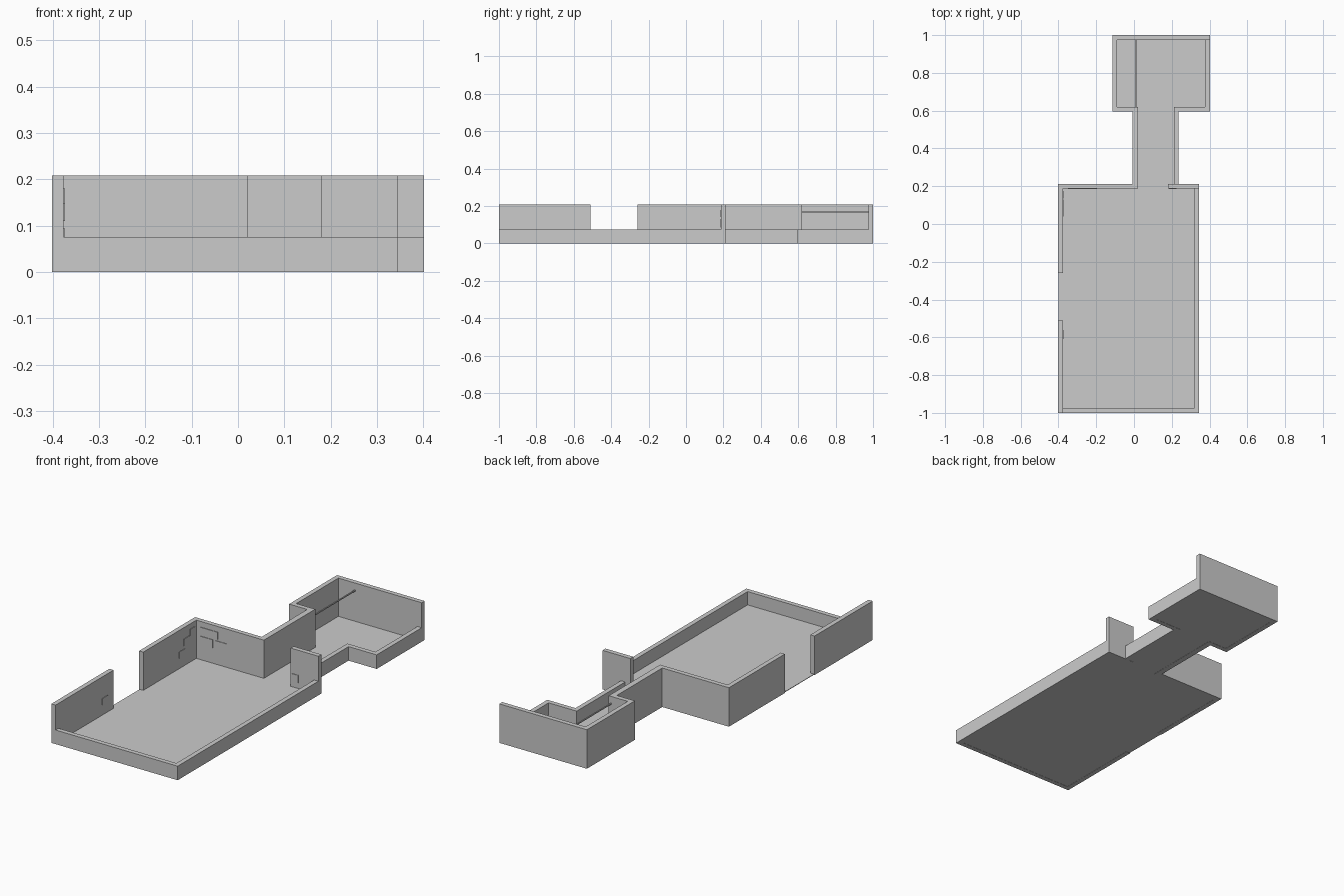
import bpy, bmesh

if "Cube" in bpy.data.objects:
    bpy.data.objects.remove(bpy.data.objects["Cube"])

HIGH, LOW = 0.208, 0.075
T = 0.025  # wall thickness


def prism(name, pts, z0, z1):
    """Extrude a flat plan outline from z0 to z1."""
    bm = bmesh.new()
    face = bm.faces.new([bm.verts.new((x, y, z0)) for x, y in pts])
    ext = bmesh.ops.extrude_face_region(bm, geom=[face])
    tops = [v for v in ext["geom"] if isinstance(v, bmesh.types.BMVert)]
    bmesh.ops.translate(bm, verts=tops, vec=(0, 0, z1 - z0))
    bmesh.ops.recalc_face_normals(bm, faces=bm.faces)
    mesh = bpy.data.meshes.new(name)
    bm.to_mesh(mesh)
    bm.free()
    ob = bpy.data.objects.new(name, mesh)
    bpy.context.collection.objects.link(ob)
    return ob


def box(name, x0, x1, y0, y1, z0, z1):
    return prism(name, [(x0, y0), (x1, y0), (x1, y1), (x0, y1)], z0, z1)


# Outer plan lines
L, R, B = -0.402, 0.344, 0.212          # main room left, right, back
CL, CR = -0.008, 0.236                  # corridor left, right
EL, ER, EF = -0.115, 0.402, 0.595       # end room left, right, front

# Floor slab under both rooms and the corridor
i = 0.003
prism("floor", [(L + i, -1 + i), (R - i, -1 + i), (R - i, B - i), (CR - i, B - i),
                (CR - i, EF + i), (ER - i, EF + i), (ER - i, 1 - i), (EL + i, 1 - i),
                (EL + i, EF + i), (CL + i, EF + i), (CL + i, B - i), (L + i, B - i)],
      0.001, 0.004)

# Full-height walls: front piece, then one run from the doorway to the far corner
box("left_wall_front", L, L + T, -1, -0.51, 0, HIGH)
prism("tall_wall_run", [
    (L, -0.26), (L + T, -0.26), (L + T, B - T), (CL + 0.03, B - T),
    (CL + 0.03, EF + T), (EL + T, EF + T), (EL + T, 1 - T), (ER, 1 - T),
    (ER, 1), (EL, 1), (EL, EF), (CL, EF), (CL, B), (L, B)], 0, HIGH)
box("back_wall_stub", 0.18, R, B - T, B, 0, HIGH)

# Cut-down walls on the open sides
prism("low_wall_main", [
    (L + T, -1), (R, -1), (R, B - T), (R - T, B - T),
    (R - T, -1 + T), (L + T, -1 + T)], 0, LOW)
prism("low_wall_end", [
    (CR - T, B), (CR, B), (CR, EF), (ER, EF), (ER, 1 - T),
    (ER - T, 1 - T), (ER - T, EF + T), (CR - T, EF + T)], 0, LOW)

# Rail across the end room
box("rail", 0.006, 0.012, EF + T, 1 - T, 0.166, 0.172)

# Thin panels on the back wall (x and z ranges)
D = 0.003
for n, (x0, x1, z0, z1) in enumerate([(-0.35, -0.25, 0.14, 0.178),
                                      (-0.35, -0.28, 0.086, 0.13),
                                      (-0.265, -0.195, 0.086, 0.13),
                                      (0.186, 0.226, 0.035, 0.075)]):
    box(f"back_panel_{n + 1}", x0, x1, B - T - D, B - T + 0.002, z0, z1)

# Thin panels on the left wall (y and z ranges)
for n, (y0, y1, z0, z1) in enumerate([(0.04, 0.09, 0.06, 0.094),
                                      (0.08, 0.13, 0.11, 0.148),
                                      (0.135, 0.175, 0.145, 0.18),
                                      (-0.61, -0.56, 0.06, 0.094)]):
    box(f"side_panel_{n + 1}", L + T - 0.002, L + T + D, y0, y1, z0, z1)
